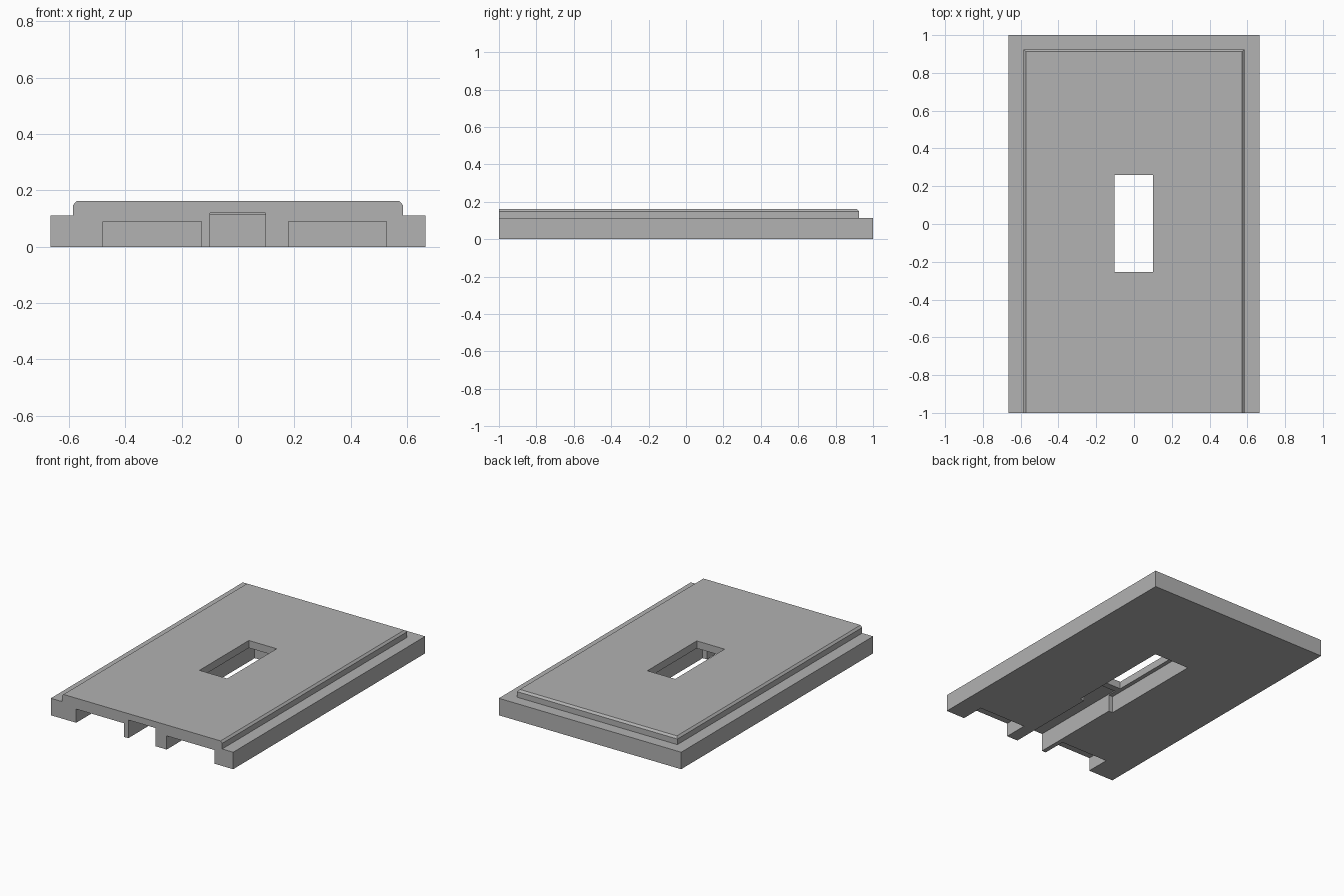
import bpy
import bmesh

cube = bpy.data.objects.get("Cube")
if cube:
    bpy.data.objects.remove(cube, do_unlink=True)

grey = bpy.data.materials.new("plain grey")
grey.use_nodes = True
colour = (0.445, 0.445, 0.445, 1)
grey.diffuse_color = colour
grey.node_tree.nodes["Principled BSDF"].inputs["Base Color"].default_value = colour

FRONT = -1.0


def add_object(name, bm):
    bmesh.ops.recalc_face_normals(bm, faces=bm.faces)
    mesh = bpy.data.meshes.new(name)
    bm.to_mesh(mesh)
    bm.free()
    mesh.materials.append(grey)
    obj = bpy.data.objects.new(name, mesh)
    bpy.context.collection.objects.link(obj)
    return obj


def stepped_plate(name, levels):
    """Stack (half width, back y, z) outlines that share one flush front."""
    bm = bmesh.new()
    rings = [[bm.verts.new(p) for p in ((-w, FRONT, z), (-w, back, z),
                                        (w, back, z), (w, FRONT, z))]
             for w, back, z in levels]
    for low, high in zip(rings, rings[1:]):
        for i in range(3):
            bm.faces.new((low[i], low[i + 1], high[i + 1], high[i]))
    bm.faces.new(rings[0])
    bm.faces.new(rings[-1])
    bm.faces.new([r[0] for r in rings] + [r[3] for r in reversed(rings)])
    return add_object(name, bm)


def cut_box(target, name, low, high):
    """Cut a box-shaped opening and keep only the result."""
    bm = bmesh.new()
    bmesh.ops.create_cube(bm, size=1)
    for v in bm.verts:
        v.co = [b if c > 0 else a for c, a, b in zip(v.co, low, high)]
    cutter = add_object(name, bm)
    cutter.hide_render = True
    mod = target.modifiers.new(name, 'BOOLEAN')
    mod.operation = 'DIFFERENCE'
    mod.solver = 'EXACT'
    mod.object = cutter
    bpy.context.view_layer.objects.active = target
    bpy.ops.object.modifier_apply(modifier=mod.name)
    bpy.data.objects.remove(cutter, do_unlink=True)


# Flange with a raised, chamfered panel
plate = stepped_plate("base_plate", [
    (0.665, 1.0, 0.0), (0.665, 1.0, 0.112), (0.585, 0.925, 0.112),
    (0.585, 0.925, 0.149), (0.573, 0.913, 0.162)])

# Two shallow notches under the front edge
for name, x0, x1 in (("left_notch", 0.18, 0.527), ("right_notch", -0.48, -0.13)):
    cut_box(plate, name, (x0, -1.2, -0.1), (x1, -0.84, 0.09))

# Central channel, the pocket it leads to, and the slot through the top
cut_box(plate, "channel", (-0.1, -1.2, -0.1), (0.098, -0.3, 0.12))
cut_box(plate, "pocket", (-0.13, -0.36, -0.1), (0.13, 0.36, 0.113))
cut_box(plate, "slot", (-0.103, -0.255, 0.05), (0.1, 0.26, 0.3))
